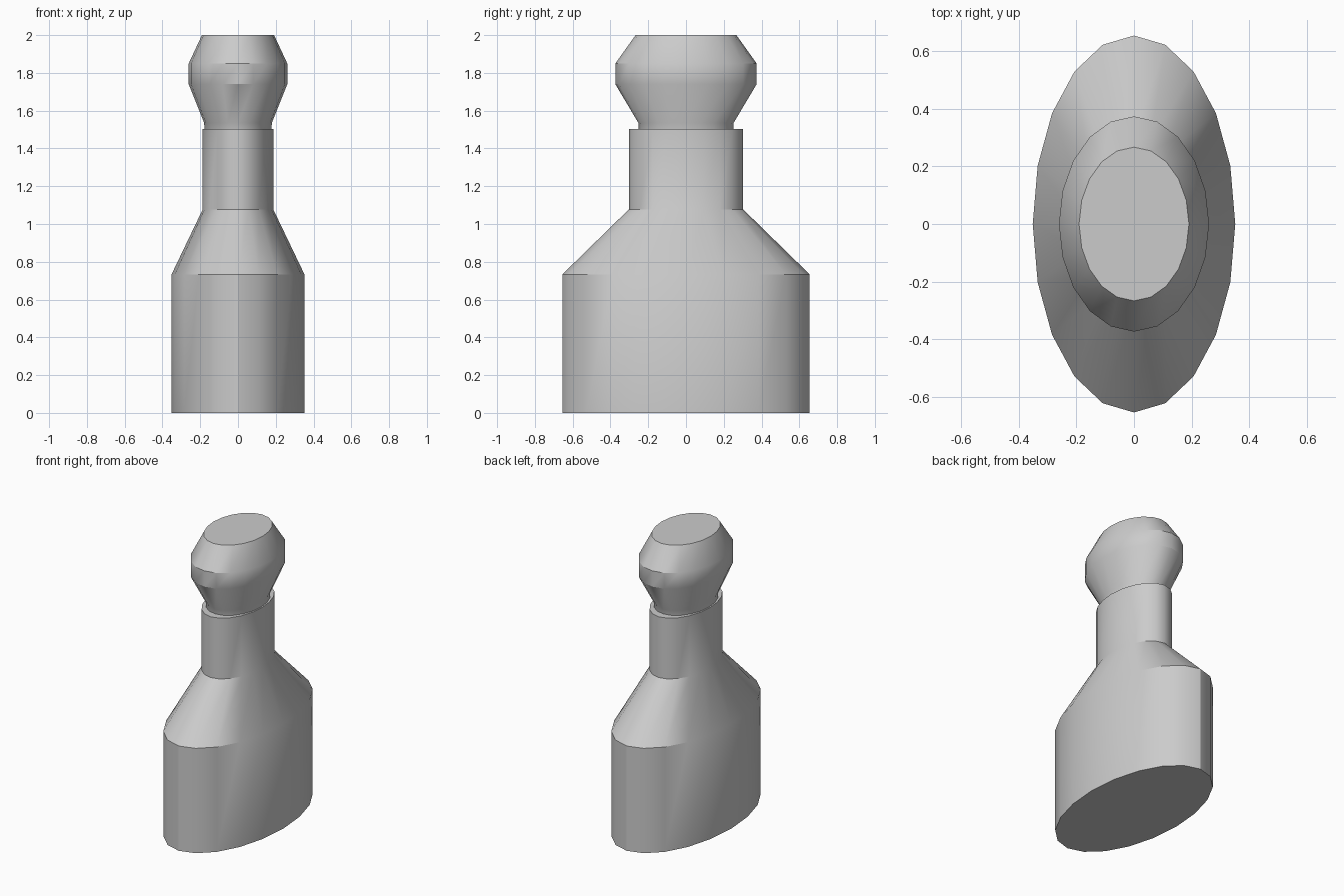
import bpy, bmesh, math

if "Cube" in bpy.data.objects:
    bpy.data.objects.remove(bpy.data.objects["Cube"])

SIDES = 20


def oval_loft(name, profile):
    """Capped solid through oval rings given as (half width x, half depth y, height z)."""
    bm = bmesh.new()
    rings = []
    for rx, ry, z in profile:
        angles = [2 * math.pi * i / SIDES for i in range(SIDES)]
        rings.append([bm.verts.new((rx * math.cos(a), ry * math.sin(a), z)) for a in angles])
    for low, high in zip(rings, rings[1:]):
        for i in range(SIDES):
            j = (i + 1) % SIDES
            bm.faces.new((low[i], low[j], high[j], high[i]))
    bm.faces.new(rings[0][::-1])
    bm.faces.new(rings[-1])
    mesh = bpy.data.meshes.new(name)
    bm.to_mesh(mesh)
    bm.free()
    obj = bpy.data.objects.new(name, mesh)
    bpy.context.collection.objects.link(obj)
    bpy.ops.object.select_all(action='DESELECT')
    obj.select_set(True)
    bpy.context.view_layer.objects.active = obj
    bpy.ops.object.shade_smooth_by_angle(angle=math.radians(30))
    return obj


# Bottle: straight body, sloped shoulder, straight neck
oval_loft("bottle", [
    (0.352, 0.655, 0.0),
    (0.352, 0.655, 0.733),
    (0.187, 0.303, 1.077),
    (0.187, 0.303, 1.502),
])

# Stopper: short stem set into the neck, flared head, flat top
oval_loft("stopper", [
    (0.177, 0.249, 1.46),
    (0.179, 0.252, 1.535),
    (0.261, 0.374, 1.74),
    (0.261, 0.374, 1.85),
    (0.191, 0.267, 2.0),
])
